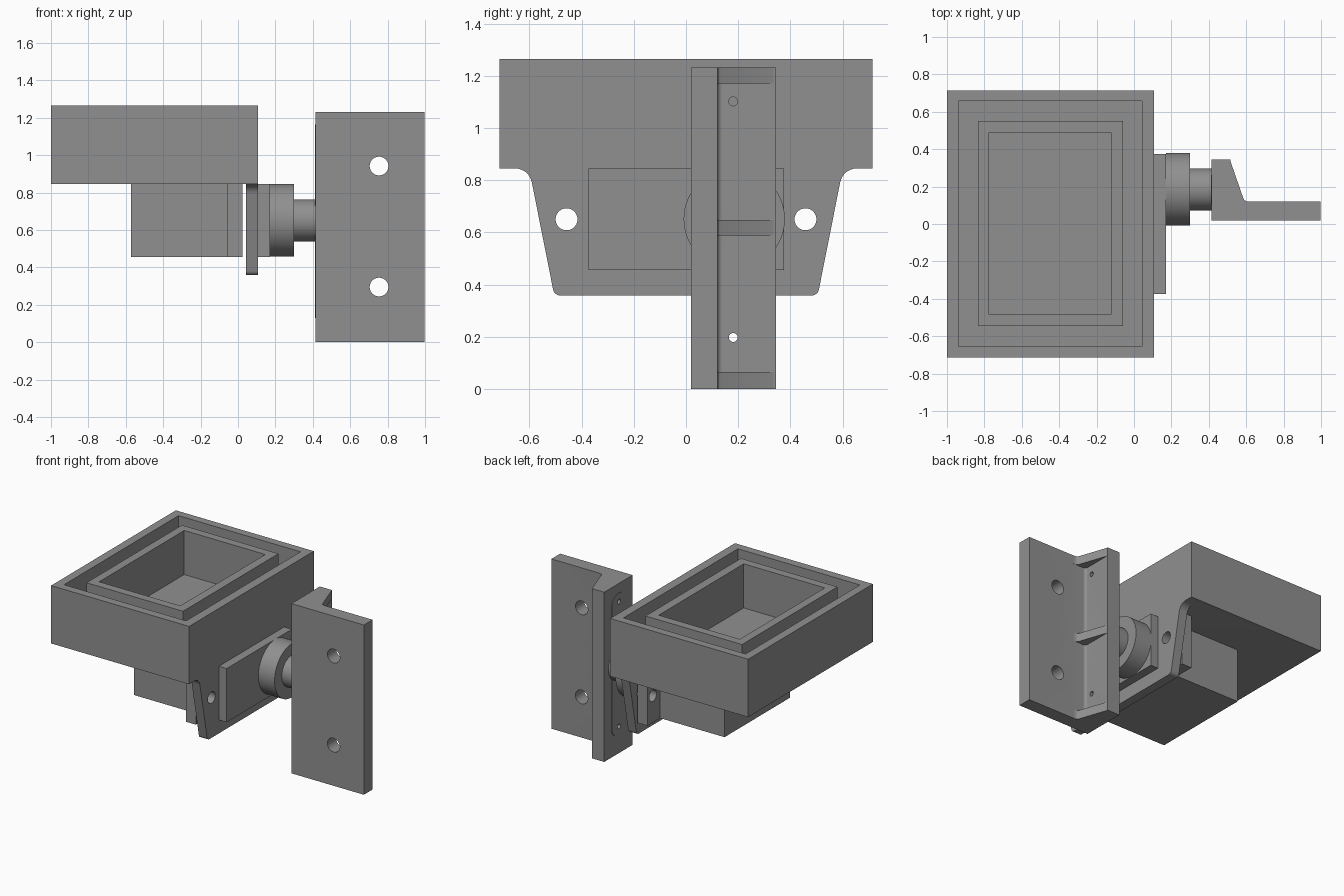
import bpy, bmesh, math
from mathutils import Vector

if "Cube" in bpy.data.objects:
    bpy.data.objects.remove(bpy.data.objects["Cube"])

grey = bpy.data.materials.new("plain_grey")
grey.diffuse_color = (0.28, 0.28, 0.28, 1)
grey.use_nodes = True
grey.node_tree.nodes["Principled BSDF"].inputs["Base Color"].default_value = grey.diffuse_color


def prism(name, pts, axis, lo, hi):
    """Extrude a closed 2D outline along an axis; pts are (y,z), (x,z) or (x,y)."""
    place = {"x": lambda p: (lo, p[0], p[1]),
             "y": lambda p: (p[0], lo, p[1]),
             "z": lambda p: (p[0], p[1], lo)}[axis]
    bm = bmesh.new()
    face = bm.faces.new([bm.verts.new(place(p)) for p in pts])
    ext = bmesh.ops.extrude_face_region(bm, geom=[face])
    step = Vector([hi - lo if a == axis else 0 for a in "xyz"])
    bmesh.ops.translate(bm, vec=step, verts=[v for v in ext["geom"] if isinstance(v, bmesh.types.BMVert)])
    bmesh.ops.recalc_face_normals(bm, faces=bm.faces)
    me = bpy.data.meshes.new(name)
    bm.to_mesh(me)
    bm.free()
    me.materials.append(grey)
    ob = bpy.data.objects.new(name, me)
    bpy.context.collection.objects.link(ob)
    return ob


def box(name, x0, x1, y0, y1, z0, z1):
    return prism(name, [(x0, y0), (x1, y0), (x1, y1), (x0, y1)], "z", z0, z1)


def arc(cx, cy, r, a0, a1, n=8):
    return [(cx + r * math.cos(math.radians(a0 + (a1 - a0) * i / n)),
             cy + r * math.sin(math.radians(a0 + (a1 - a0) * i / n))) for i in range(n + 1)]


def disc(name, c, r, axis, lo, hi, n=48):
    return prism(name, arc(c[0], c[1], r, 0, 360, n)[:-1], axis, lo, hi)


def combine(ob, other, operation):
    """Boolean another solid into ob, then discard it."""
    mod = ob.modifiers.new("combine", "BOOLEAN")
    mod.operation, mod.object, mod.solver = operation, other, "EXACT"
    bpy.context.view_layer.update()
    me = bpy.data.meshes.new_from_object(ob.evaluated_get(bpy.context.evaluated_depsgraph_get()))
    ob.modifiers.clear()
    ob.data = me
    bpy.data.objects.remove(other)


def cut(ob, other):
    combine(ob, other, "DIFFERENCE")


# Rectangular tray with a channel around an inner basin
tray = box("tray", -1, 0.108, -0.715, 0.715, 0.845, 1.265)
cut(tray, box("channel", -0.938, 0.042, -0.655, 0.657, 0.945, 1.4))
combine(tray, box("basin_wall", -0.835, -0.06, -0.545, 0.55, 0.9, 1.265), "UNION")
cut(tray, box("basin", -0.775, -0.124, -0.485, 0.49, 0.945, 1.4))

# Tapered hanging flange, flush with the tray side, flared at the top
half = [(0, 0.358)] + arc(0.482, 0.386, 0.028, -90, -10) + arc(0.655, 0.78, 0.065, 170, 90) + [(0.655, 0.87), (0, 0.87)]
profile = half[:-1] + [(-y, z) for y, z in reversed(half[1:-1])]
combine(tray, prism("hanging_flange", profile, "x", 0.042, 0.108), "UNION")

# Block under the tray, with a wider clamp plate behind the flange
block = box("lower_block", -0.572, -0.05, -0.375, 0.375, 0.455, 0.845)
clamp = box("clamp_plate", -0.055, 0.025, -0.52, 0.52, 0.455, 0.845)
for y in (-0.458, 0.458):
    for part in (tray, clamp):
        cut(part, disc("bolt_hole", (y, 0.65), 0.042, "x", -0.2, 0.2))

# Pivot: backing plate, disc and shaft
box("pivot_plate", 0.108, 0.17, -0.373, 0.375, 0.455, 0.845)
pivot_disc = disc("pivot_disc", (0.185, 0.651), 0.194, "x", 0.17, 0.30, 64)
shaft = disc("pivot_shaft", (0.185, 0.651), 0.112, "x", 0.30, 0.415, 48)

# Angle bracket: L-shaped section with a small inside fillet
mount = prism("angle_bracket", [(0.415, 0.02), (0.997, 0.02), (0.997, 0.12)]
              + arc(0.535, 0.14, 0.02, 270, 180) + [(0.515, 0.345), (0.415, 0.345)], "z", 0, 1.232)
# Three sloped ribs in the corner of the bracket
rib = [(0.50, 0.10), (0.62, 0.10), (0.62, 0.12), (0.603, 0.121), (0.592, 0.126), (0.585, 0.136),
       (0.516, 0.335), (0.50, 0.335)]
for z0, z1 in ((0, 0.065), (0.587, 0.648), (1.17, 1.232)):
    combine(mount, prism("rib", rib, "z", z0, z1), "UNION")
# Thin raised pad with round ends on the pivot side
pad = prism("raised_pad", arc(0.183, 1.085, 0.08, 0, 180, 16) + arc(0.183, 0.21, 0.08, 180, 360, 16),
            "x", 0.411, 0.416)
for z in (0.295, 0.942):
    cut(mount, disc("wall_hole", (0.754, z), 0.05, "y", -0.1, 0.3))
for z in (0.197, 1.102):
    for part in (mount, pad):
        cut(part, disc("small_hole", (0.181, z), 0.017, "x", 0.3, 0.7, 24))

# Smooth round surfaces, keep corners sharp
bpy.ops.object.select_all(action="DESELECT")
for ob in (tray, clamp, pivot_disc, shaft, mount, pad):
    ob.select_set(True)
    bpy.context.view_layer.objects.active = ob
bpy.ops.object.shade_smooth_by_angle(angle=math.radians(30))
